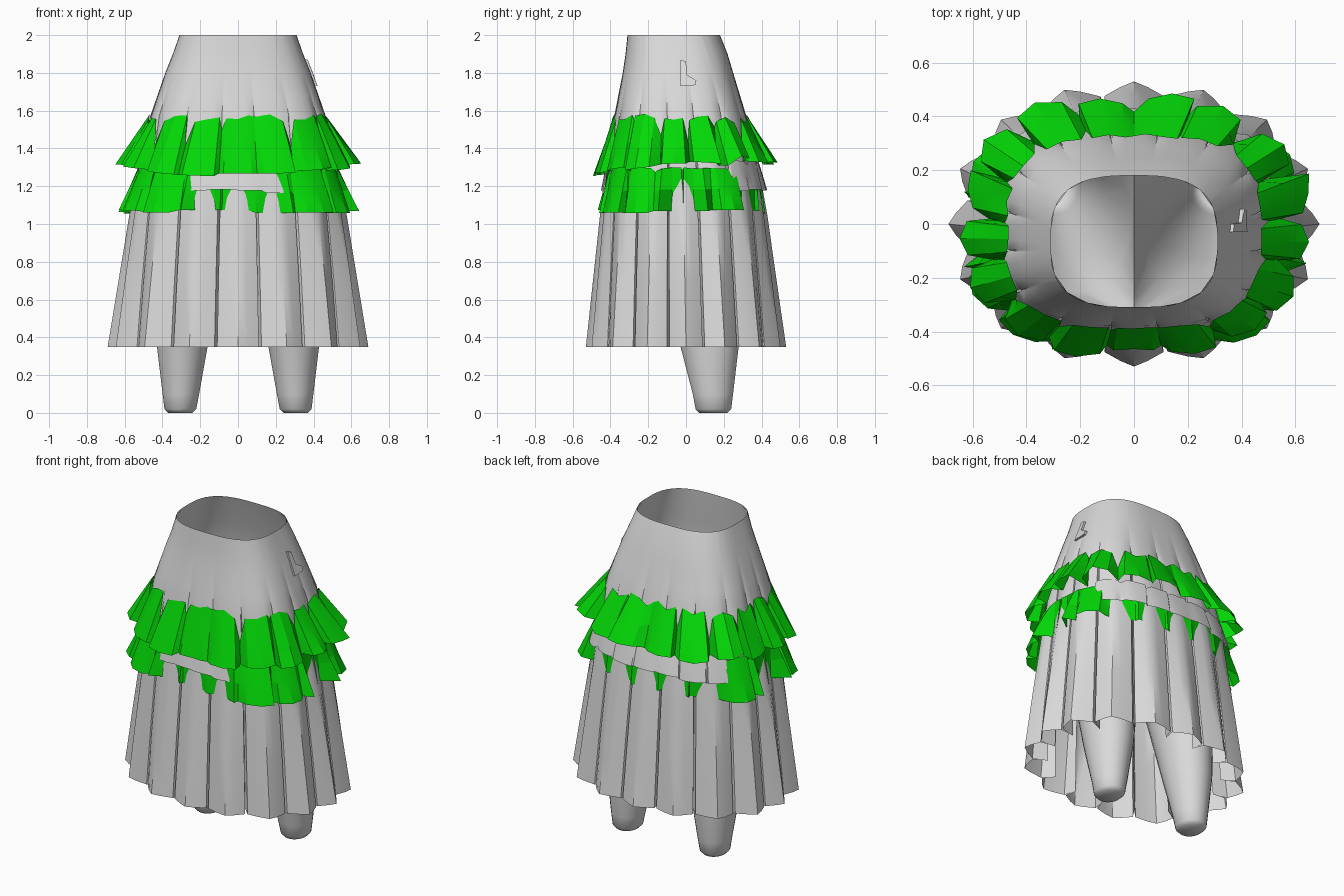
import bpy, bmesh, math, random
from mathutils import Vector

if "Cube" in bpy.data.objects:
    bpy.data.objects.remove(bpy.data.objects["Cube"])

random.seed(11)


def material(name, rgb):
    m = bpy.data.materials.new(name)
    m.diffuse_color = (*rgb, 1)
    m.use_nodes = True
    m.node_tree.nodes["Principled BSDF"].inputs["Base Color"].default_value = m.diffuse_color
    return m


GREY = material("light grey cloth", (0.7, 0.7, 0.7))
GREEN = material("bright green cloth", (0.001, 0.69, 0.002))

# Skirt envelope: height, half width, front y, back y, pleat depth, squareness
RINGS = [(2.0, .31, -.31, .18, .0, 2.9), (1.9, .345, -.32, .22, .0, 2.9),
         (1.8, .385, -.335, .25, .0, 2.9), (1.57, .465, -.38, .32, .015, 3.0),
         (1.3, .525, -.42, .385, .09, 2.7), (1.05, .575, -.455, .43, .14, 2.4),
         (.35, .69, -.53, .53, .23, 2.15)]


def ring_at(z):
    for hi, lo in zip(RINGS, RINGS[1:]):
        if z >= lo[0]:
            t = (hi[0] - z) / (hi[0] - lo[0])
            return [p + (q - p) * t for p, q in zip(hi, lo)]
    return RINGS[-1]


def envelope(z, ang, scale=1.0, out=0.0):
    """Point on the skirt envelope; angle 0 is the front."""
    _, a, y0, y1, _, n = ring_at(z)
    b, cy = (y1 - y0) / 2, (y0 + y1) / 2
    s, c = math.sin(ang), -math.cos(ang)
    r = (abs(s / a) ** n + abs(c / b) ** n) ** (-1 / n) * scale + out
    return (r * s, cy + r * c, z)


def mesh_object(name, bm, mat, angle=28, axis=(0, 0)):
    """Finish a mesh with its faces turned away from a vertical axis."""
    bmesh.ops.remove_doubles(bm, verts=bm.verts, dist=1e-5)
    bmesh.ops.recalc_face_normals(bm, faces=bm.faces)
    centre = Vector((*axis, 0))
    facing = sum(f.normal.dot((f.calc_center_median() - centre) * Vector((1, 1, 0)))
                 * f.calc_area() for f in bm.faces)
    if facing < 0:
        bmesh.ops.reverse_faces(bm, faces=bm.faces)
    me = bpy.data.meshes.new(name)
    bm.to_mesh(me)
    bm.free()
    ob = bpy.data.objects.new(name, me)
    bpy.context.collection.objects.link(ob)
    me.materials.append(mat)
    bpy.ops.object.select_all(action='DESELECT')
    ob.select_set(True)
    bpy.context.view_layer.objects.active = ob
    bpy.ops.object.shade_smooth_by_angle(angle=math.radians(angle))
    return ob


def loft(bm, rows, closed=True):
    grid = [[bm.verts.new(p) for p in row] for row in rows]
    count = len(rows[0])
    for r0, r1 in zip(grid, grid[1:]):
        for i in range(count if closed else count - 1):
            j = (i + 1) % count
            bm.faces.new((r0[i], r0[j], r1[j], r1[i]))
    return grid


def spread(ang):
    """Widen pleats at front and back, narrow them at the sides."""
    return ang + .12 * math.sin(2 * ang)


# Pleated skirt: each pleat is a peaked panel between deep narrow folds
PLEATS = 16
PANEL = [(-.5, 1.0), (-.47, .4), (-.2, .16), (0, 0), (.2, .16), (.47, .4)]
rows = []
for z in (2.0, 1.9, 1.8, 1.68, 1.57, 1.43, 1.3, 1.05, .7, .35):
    depth = ring_at(z)[4]
    rows.append([envelope(z, spread((k + f) * math.tau / PLEATS), 1 - depth * d)
                 for k in range(PLEATS) for f, d in PANEL])
bm = bmesh.new()
loft(bm, rows)
mesh_object("pleated_skirt", bm, GREY, 40)


# Flared frills with ragged top edges and folded hems
def frill(name, mat, count, top, hem, flare, start=0.0, span=math.tau, rag=.1):
    closed = span >= math.tau - .01
    columns = []
    for k in range(count + (0 if closed else 1)):
        jitter, swing = random.uniform(-.12, .12), random.uniform(.75, 1.15)
        lift = random.uniform(0, .02)
        for f, fold in ((-.5, 1), (-.36, .25), (0, 0), (.36, .25)):
            ang = spread(start + (k + f + (jitter if fold < 1 else 0)) * span / count)
            zt = top - random.uniform(0, rag) * (1.8 if fold == 1 else .5)
            columns.append((ang, zt, hem(ang) + lift, fold, swing))
    rows = []
    for t in (0, .5, 1):
        row = []
        for ang, zt, zh, fold, swing in columns:
            z = zt + (zh - zt) * t
            tuck = (.45 + .5 * side(ang)) * fold
            row.append(envelope(z, ang, 1, .006 + flare(ang) * (swing - tuck) * t))
        rows.append(row)
    bm = bmesh.new()
    loft(bm, rows, closed)
    mesh_object(name, bm, mat, 20)


def side(ang):
    return abs(math.sin(ang))


def lower_flare(ang):
    # proud of the skirt on the diagonals, tucked between pleats elsewhere
    turn = math.degrees(math.acos(max(-1, min(1, math.cos(ang)))))
    proud = 30 < turn < 80 or 97 < turn < 124
    return .02 + .065 * side(ang) if proud else -.035


frill("upper_frill", GREEN, 17, 1.585,
      lambda a: 1.25 + .06 * side(a) ** 4 + .06 * (math.cos(a) < -.4),
      lambda a: .035 + .08 * side(a) + .05 * (math.cos(a) < -.3))
frill("lower_frill", GREEN, 18, 1.3, lambda a: 1.055, lower_flare, rag=.02)

# Grey under tiers showing between the frills at front and back
frill("front_under_tier", GREY, 3, 1.31, lambda a: 1.165, lambda a: .008, -.4, .8, .02)
frill("back_under_tier", GREY, 6, 1.34, lambda a: 1.165, lambda a: .02,
      math.pi - .85, 1.7, .02)

# Trousers: hip lining from the waist, split at the crotch into two tapered legs
# leg rings: height, inner x, outer x, front y, back y
HIPS = [(1.995, .995), (1.8, .985), (1.57, .95), (1.35, .85)]
LEG = [(1.12, .01, .44, -.25, .29), (.75, .1, .45, -.13, .29),
       (.35, .16, .43, -.03, .28), (.1, .205, .4, .035, .25),
       (.02, .22, .39, .05, .24), (0, .24, .37, .07, .22)]
SIDES = 24
for name, sgn in (("left_leg", -1), ("right_leg", 1)):
    angles = [(i + .5) * math.tau / SIDES for i in range(SIDES)]
    rows = []
    for z, scale in HIPS:
        pts = [envelope(z, a + math.pi / 2, scale) for a in angles]
        rows.append([(sgn * max(0, x), y, z) for x, y, z in pts])
    for z, x0, x1, y0, y1 in LEG:
        rows.append([(sgn * ((x0 + x1) / 2 + (x1 - x0) / 2 * math.cos(a)),
                      (y0 + y1) / 2 + (y1 - y0) / 2 * math.sin(a), z) for a in angles])
    bm = bmesh.new()
    grid = loft(bm, rows)
    bm.faces.new(grid[-1])
    inner = [f for f in bm.faces if all(abs(v.co.x) < 1e-4 for v in f.verts)]
    bmesh.ops.delete(bm, geom=inner, context='FACES')
    mesh_object(name, bm, GREY, 70, (sgn * .25, .05))

# Small raised tab on the right hip
bm = bmesh.new()
profile = [(-.03, 1.87), (0, 1.86), (.005, 1.79), (.055, 1.76), (.05, 1.735), (-.03, 1.73)]
loops = [[bm.verts.new((ring_at(z)[1] + out, y, z)) for y, z in profile]
         for out in (-.02, .012)]
bm.faces.new(loops[0])
bm.faces.new(loops[1])
for i in range(len(profile)):
    j = (i + 1) % len(profile)
    bm.faces.new((loops[0][i], loops[0][j], loops[1][j], loops[1][i]))
mesh_object("hip_tab", bm, GREY)
